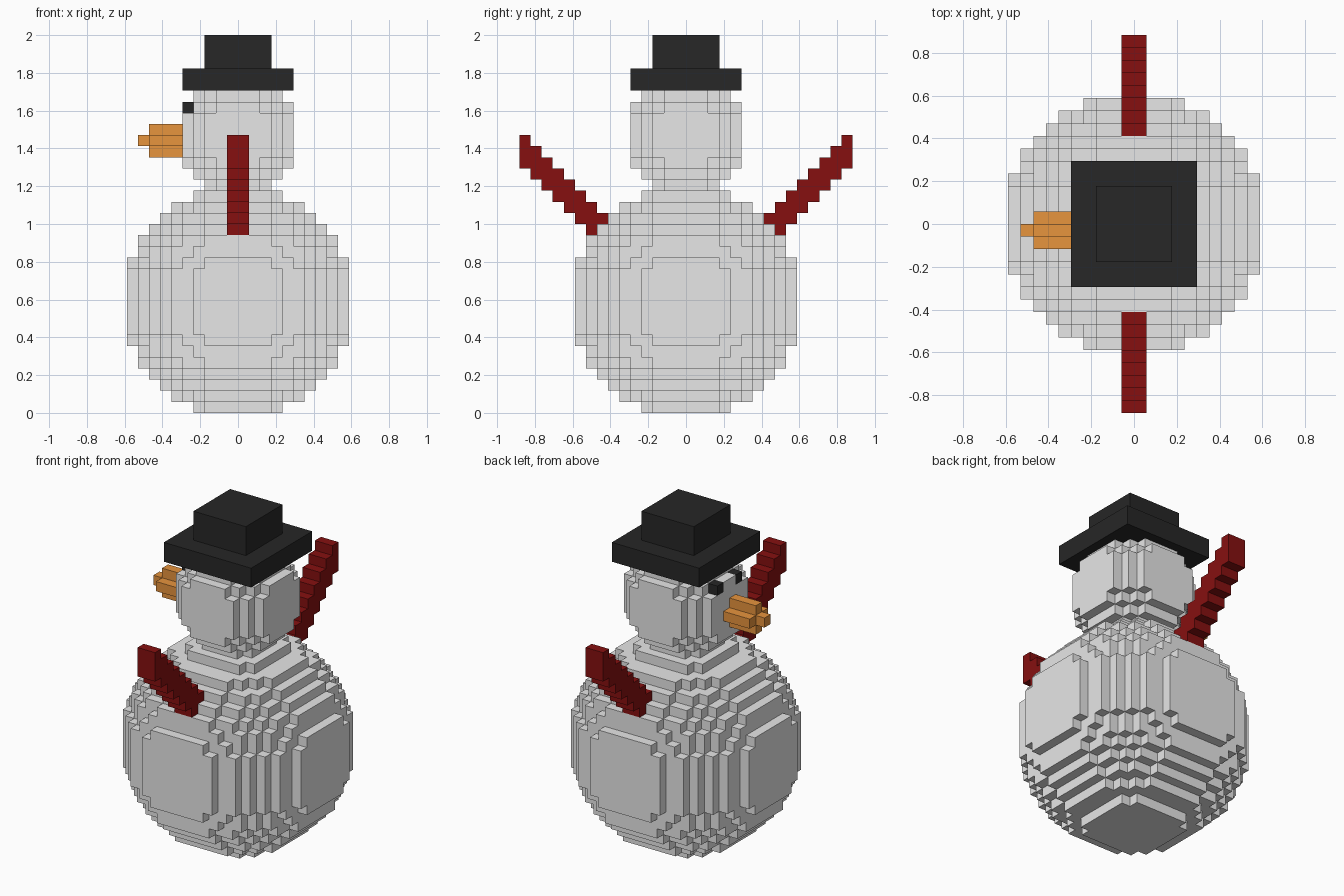
import bpy
import bmesh

if "Cube" in bpy.data.objects:
    bpy.data.objects.remove(bpy.data.objects["Cube"])

V = 2 / 34  # voxel size: the model is 34 voxels tall


def material(name, rgb):
    m = bpy.data.materials.new(name)
    m.diffuse_color = (*rgb, 1)
    m.use_nodes = True
    m.node_tree.nodes["Principled BSDF"].inputs["Base Color"].default_value = m.diffuse_color
    return m


snow = material("snow white", (0.86, 0.86, 0.86))
black = material("coal black", (0.02, 0.02, 0.02))
orange = material("carrot orange", (0.86, 0.32, 0.05))
red = material("dark red", (0.24, 0.005, 0.005))


def box(x0, x1, y0, y1, z0, z1):
    return {(x, y, z) for x in range(x0, x1)
            for y in range(y0, y1) for z in range(z0, z1)}


def ball(cz, r):
    n = int(r)
    limit = r * r
    return {(x, y, z) for x, y, z in box(-n, n, -n, n, cz - n, cz + n)
            if (x + .5) ** 2 + (y + .5) ** 2 + (z + .5 - cz) ** 2 < limit}


def arm(side):
    # Staircase of columns three voxels tall, rising outward
    cells = box(-1, 1, 7, 8, 17, 18)
    for y in range(8, 15):
        cells |= box(-1, 1, y, y + 1, y + 8, y + 11)
    return {(x, y if side > 0 else -1 - y, z) for x, y, z in cells}


body = ball(10, 10.5)
eyes = {(-5, 1, 27), (-5, -2, 27)}
head = {c for c in ball(25, 5.5) if c[2] < 29} - eyes
brim = box(-5, 5, -5, 5, 29, 31)
crown = box(-3, 3, -3, 3, 31, 34)
# Plus-shaped carrot with a one-voxel tip
nose = box(-8, -5, -2, 1, 24, 25) | box(-8, -5, -1, 0, 23, 26) | box(-9, -8, -1, 0, 24, 25)

parts = [
    ("body", body, snow),
    ("head", head, snow),
    ("eyes", eyes, black),
    ("nose", nose, orange),
    ("left_arm", arm(1) - body, red),
    ("right_arm", arm(-1) - body, red),
    ("hat", brim | crown, black),
]
solid = set().union(*(cells for _, cells, _ in parts))


def build(name, cells, mat):
    # Make a square face wherever a voxel borders empty space
    bm = bmesh.new()
    verts = {}

    def vert(p):
        if p not in verts:
            verts[p] = bm.verts.new([c * V for c in p])
        return verts[p]

    for cell in sorted(cells):
        for axis in range(3):
            for d in (0, 1):
                near = list(cell)
                near[axis] += 2 * d - 1
                if tuple(near) in solid:
                    continue
                u, w = (axis + 1) % 3, (axis + 2) % 3
                loop = []
                for a, b in ((0, 0), (1, 0), (1, 1), (0, 1)):
                    p = list(cell)
                    p[axis] += d
                    p[u] += a
                    p[w] += b
                    loop.append(vert(tuple(p)))
                bm.faces.new(loop if d else loop[::-1])
    mesh = bpy.data.meshes.new(name)
    bm.to_mesh(mesh)
    bm.free()
    mesh.materials.append(mat)
    bpy.context.collection.objects.link(bpy.data.objects.new(name, mesh))


for part in parts:
    build(*part)
